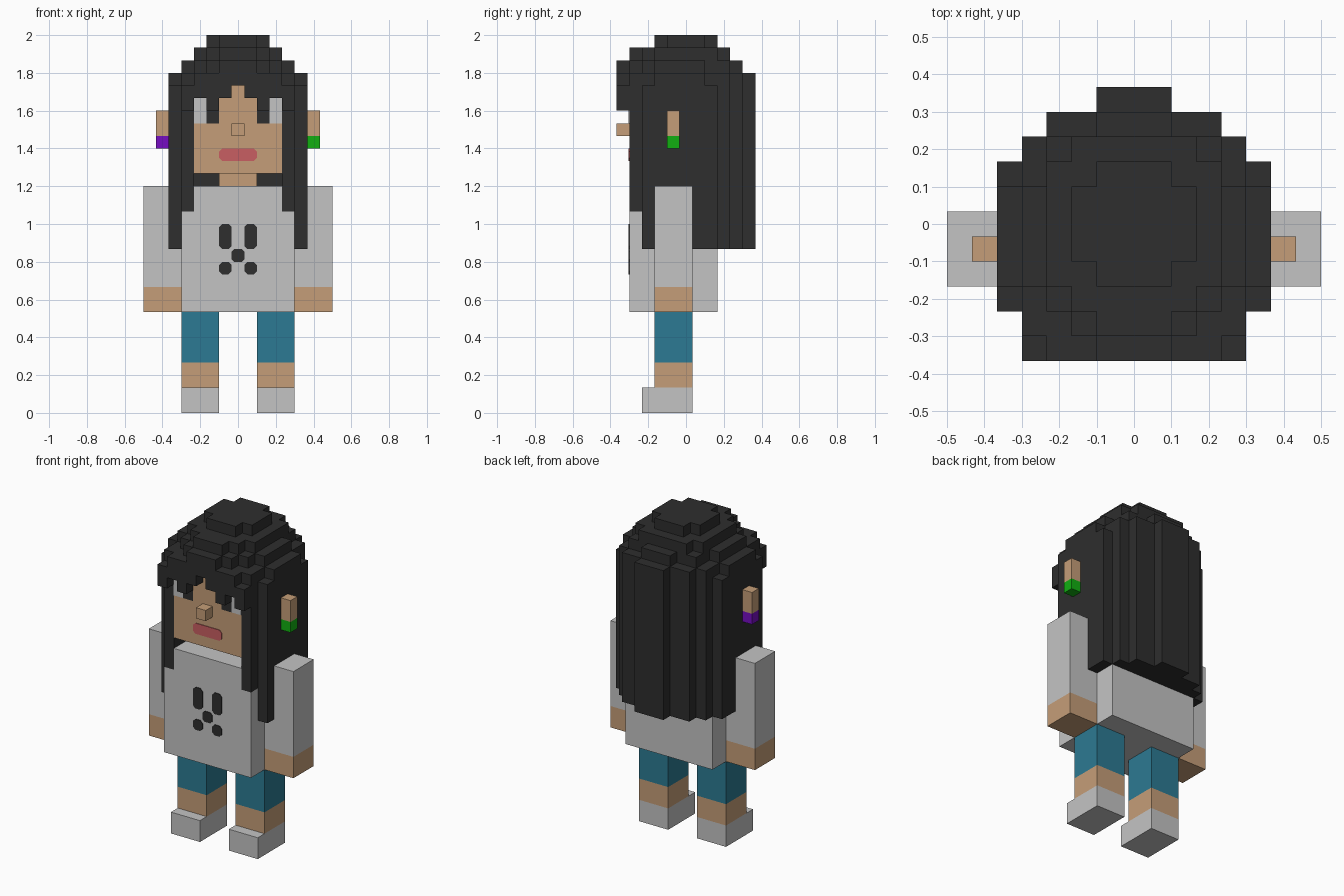
import bpy
import bmesh
from mathutils import Vector

if "Cube" in bpy.data.objects:
    bpy.data.objects.remove(bpy.data.objects["Cube"], do_unlink=True)

U = 1 / 15  # size of one block


def material(name, r, g, b):
    def linear(c):
        c /= 255
        return c / 12.92 if c < 0.04 else ((c + 0.055) / 1.055) ** 2.4
    color = (linear(r), linear(g), linear(b), 1)
    mat = bpy.data.materials.new(name)
    mat.use_nodes = True
    mat.diffuse_color = color
    bsdf = next(n for n in mat.node_tree.nodes if n.type == "BSDF_PRINCIPLED")
    bsdf.inputs["Base Color"].default_value = color
    bsdf.inputs["Roughness"].default_value = 0.9
    return mat


BLACK = material("soft_black", 46, 46, 46)
SKIN = material("skin_tan", 197, 158, 120)
CLOTH = material("light_grey", 196, 196, 196)
DENIM = material("denim_blue", 44, 122, 147)
GREEN = material("green", 17, 175, 17)
PURPLE = material("purple", 118, 13, 194)
LIP = material("lip_pink", 200, 95, 98)


def finish(bm, name, mat):
    mesh = bpy.data.meshes.new(name)
    bm.to_mesh(mesh)
    bm.free()
    mesh.materials.append(mat)
    obj = bpy.data.objects.new(name, mesh)
    bpy.context.collection.objects.link(obj)
    return obj


def cells(x0, x1, y0, y1, z0, z1):
    """Blocks filling a box; bounds in blocks, x and y on half blocks."""
    return {(x, y, z)
            for x in range(int(x0 + 0.5), int(x1 + 0.5))
            for y in range(int(y0 + 5.5) - 5, int(y1 + 5.5) - 5)
            for z in range(z0, z1)}


def sym(half, y0, y1, z0, z1, inner=0):
    """Box mirrored about x = 0, optionally only the parts beyond inner."""
    return {c for c in cells(-half + 8, half + 8, y0, y1, z0, z1)
            if abs(c[0] - 8) >= inner}


def shift(block_set):
    return {(x - 8, y, z) for x, y, z in block_set}


def build(name, block_set, mat, merge=True):
    """Mesh the exposed block faces only."""
    bm = bmesh.new()
    verts = {}
    for c in sorted(block_set):
        for axis in range(3):
            for sign in (-1, 1):
                near = list(c)
                near[axis] += sign
                if tuple(near) in block_set:
                    continue
                n, a, b = (Vector([float(i == (axis + k) % 3) for i in range(3)])
                           for k in range(3))
                mid = Vector(c) + Vector((0, 0, 0.5)) + n * sign / 2
                ring = [mid + (a * s + b * t) / 2
                        for s, t in ((-1, -1), (1, -1), (1, 1), (-1, 1))]
                face = []
                for p in ring[::sign]:
                    key = tuple(round(v * 2) for v in p)
                    if key not in verts:
                        verts[key] = bm.verts.new(p * U)
                    face.append(verts[key])
                bm.faces.new(face)
    if merge:
        bmesh.ops.dissolve_limit(bm, angle_limit=0.01, verts=bm.verts, edges=bm.edges)
    return finish(bm, name, mat)


def plate(name, x0, x1, z0, z1, mat, cut=0.0):
    """Thin painted plate on the front, with optional clipped corners."""
    y = -4.5 * U
    corners = [(x0, z0, 1, 1), (x1, z0, -1, 1), (x1, z1, -1, -1), (x0, z1, 1, -1)]
    points = []
    for i, (x, z, sx, sz) in enumerate(corners):
        pair = [(x, z + sz * cut), (x + sx * cut, z)]
        points += (pair if i % 2 == 0 else pair[::-1]) if cut else [(x, z)]
    bm = bmesh.new()
    face = bm.faces.new([bm.verts.new((px * U, y, pz * U)) for px, pz in points])
    moved = bmesh.ops.extrude_face_region(bm, geom=[face])["geom"]
    bmesh.ops.translate(bm, vec=(0, -0.004, 0),
                        verts=[v for v in moved if isinstance(v, bmesh.types.BMVert)])
    bmesh.ops.recalc_face_normals(bm, faces=bm.faces)
    return finish(bm, name, mat)


# Head, neck and torso volumes
head = sym(3.5, -4.5, 0.5, 19, 26)
neck = sym(1.5, -2.5, 0.5, 18, 19)
torso = sym(4.5, -4.5, 2.5, 8, 18)

# Hair: long back and sides
hair = set()
for half, back, top in ((1.5, 5.5, 27), (3.5, 4.5, 27), (4.5, 3.5, 27)):
    hair |= sym(half, 0.5, back, 13, top)
hair |= sym(5.5, -3.5, 2.5, 13, 25, 4.5)
hair |= sym(4.5, -3.5, 2.5, 18, 26, 3.5)

# Hair: stepped crown, one footprint list per layer
crown = {
    29: ((1.5, -2.5, 2.5), (2.5, -1.5, 1.5)),
    28: ((1.5, -4.5, 3.5), (2.5, -3.5, 3.5), (3.5, -2.5, 2.5)),
    27: ((1.5, -5.5, 4.5), (2.5, -4.5, 3.5), (3.5, -3.5, 3.5), (4.5, -2.5, 1.5)),
    26: ((3.5, -5.5, 4.5), (4.5, -4.5, 3.5), (5.5, -2.5, 1.5)),
    25: ((4.5, -4.5, 3.5), (5.5, -3.5, 2.5)),
}
for z, prints in crown.items():
    for half, front, back in prints:
        hair |= sym(half, front, back, z, z + 1)
hair -= head | torso

# Hair: fringe tips and front strands
hair |= sym(4.5, -5.5, -4.5, 25, 26, 0.5)
hair |= sym(2.5, -5.5, -4.5, 24, 25, 1.5)
hair |= sym(4.5, -5.5, -4.5, 24, 25, 3.5)
strands = sym(4.5, -4.5, -3.5, 16, 26, 3.5)
hair |= strands

build("hair", shift(hair), BLACK, merge=False)
build("head", shift(head), SKIN)
build("neck", shift(neck), SKIN)
build("shirt", shift(torso - strands), CLOTH)
build("nose", shift(sym(0.5, -5.5, -4.5, 22, 23)), SKIN)

# Limbs, ears and face details on both sides
for side, s, gem in (("left", 1, GREEN), ("right", -1, PURPLE)):
    def part(name, x0, x1, y0, y1, z0, z1, mat):
        lo, hi = sorted((x0 * s, x1 * s))
        build(f"{side}_{name}", shift(cells(lo + 8, hi + 8, y0, y1, z0, z1)), mat)

    def paint(name, x0, x1, z0, z1, mat, cut=0.0):
        lo, hi = sorted((x0 * s, x1 * s))
        plate(f"{side}_{name}", lo, hi, z0, z1, mat, cut)

    part("sleeve", 4.5, 7.5, -2.5, 0.5, 10, 18, CLOTH)
    part("hand", 4.5, 7.5, -2.5, 0.5, 8, 10, SKIN)
    part("trouser_leg", 1.5, 4.5, -2.5, 0.5, 4, 8, DENIM)
    part("ankle", 1.5, 4.5, -2.5, 0.5, 2, 4, SKIN)
    part("shoe", 1.5, 4.5, -3.5, 0.5, 0, 2, CLOTH)
    part("ear", 5.5, 6.5, -1.5, -0.5, 22, 24, SKIN)
    part("earring", 5.5, 6.5, -1.5, -0.5, 21, 22, gem)
    paint("eye_white", 2.5, 3.5, 23, 25, CLOTH)
    paint("pupil", 1.5, 2.5, 23, 25, BLACK)
    paint("shirt_bar", 0.5, 1.5, 13, 15, BLACK, 0.25)
    paint("shirt_dot", 0.5, 1.5, 11, 12, BLACK, 0.25)

plate("shirt_centre_dot", -0.5, 0.5, 12, 13, BLACK, 0.2)
plate("lips", -1.5, 1.5, 20, 21, LIP, 0.25)
